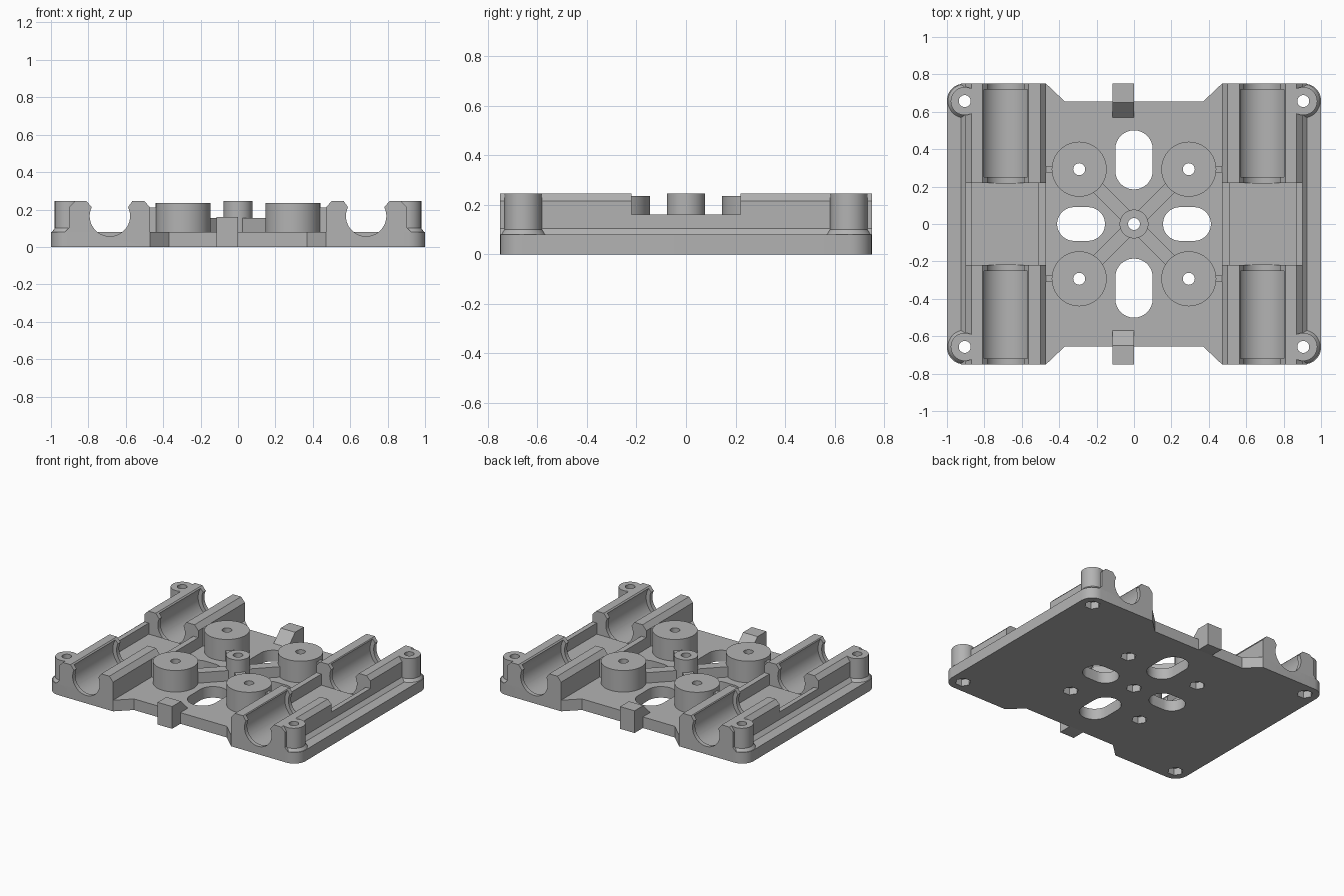
import bpy, bmesh, math
from mathutils import Matrix

if "Cube" in bpy.data.objects:
    bpy.data.objects.remove(bpy.data.objects["Cube"])

grey = bpy.data.materials.new("plain grey")
grey.use_nodes = True
tone = (0.45, 0.45, 0.45, 1)
grey.diffuse_color = tone
grey.node_tree.nodes["Principled BSDF"].inputs["Base Color"].default_value = tone

TOP, END = 0.08, 0.75
WALL, AXIS_X, AXIS_Z = 0.245, 0.685, 0.165
SIGNS = [(sx, sy) for sx in (1, -1) for sy in (1, -1)]
parts = []


def finish(name, bm, cutter=False):
    bmesh.ops.recalc_face_normals(bm, faces=bm.faces)
    mesh = bpy.data.meshes.new(name)
    bm.to_mesh(mesh)
    bm.free()
    mesh.materials.append(grey)
    ob = bpy.data.objects.new(name, mesh)
    bpy.context.collection.objects.link(ob)
    ob.hide_render = cutter
    if not cutter:
        parts.append(ob)
    return ob


def prism(bm, pts, lo, hi, axis="z"):
    """Extrude a 2D outline between lo and hi along an axis."""
    place = {"z": lambda a, b, t: (a, b, t), "y": lambda a, b, t: (a, t, b),
             "x": lambda a, b, t: (t, a, b)}[axis]
    n = len(pts)
    low = [bm.verts.new(place(a, b, lo)) for a, b in pts]
    high = [bm.verts.new(place(a, b, hi)) for a, b in pts]
    bm.faces.new(low)
    bm.faces.new(high)
    for i in range(n):
        j = (i + 1) % n
        bm.faces.new((low[i], low[j], high[j], high[i]))


def box(bm, x0, x1, y0, y1, z0, z1):
    prism(bm, [(x0, y0), (x1, y0), (x1, y1), (x0, y1)], z0, z1)


def circle(cx, cy, r, n=48):
    return [(cx + r * math.cos(math.tau * i / n), cy + r * math.sin(math.tau * i / n))
            for i in range(n)]


def stadium(cx, cy, hx, hy):
    r = min(hx, hy)
    return [(cx + a + math.copysign(hx - r, a), cy + b + math.copysign(hy - r, b))
            for a, b in [(r * math.cos(math.tau * (i + .5) / 40),
                          r * math.sin(math.tau * (i + .5) / 40)) for i in range(40)]]


# Base plate with rounded corners and notched ends
quarter = [(0.37, 0.655), (0.47, END)][::-1]
arc = [(0.91 + 0.09 * math.cos(i * math.pi / 16), 0.66 + 0.09 * math.sin(i * math.pi / 16))
       for i in range(9)]
quarter = arc + quarter
half = quarter + [(-x, y) for x, y in reversed(quarter)]
bm = bmesh.new()
prism(bm, half + [(-x, -y) for x, y in half], 0, TOP)
finish("base_plate", bm)

# Bearing holders with chamfered walls, and the lower walls between them
profile = [(0.47, TOP), (0.47, 0.21), (0.5, WALL), (0.565, WALL), (0.59, 0.21),
           (0.78, 0.21), (0.81, WALL), (0.87, WALL), (0.9, 0.215), (0.9, 0.105), (0.925, TOP)]
for sx, side in ((1, "left"), (-1, "right")):
    for sy, place in ((-1, "front"), (1, "back")):
        bm = bmesh.new()
        prism(bm, [(sx * x, z) for x, z in profile], sy * 0.22, sy * END, "y")
        finish(f"{side}_{place}_bearing_holder", bm)
    bm = bmesh.new()
    for wall in ([(0.47, TOP), (0.47, 0.16), (0.51, 0.16), (0.51, TOP)],
                 [(0.865, TOP), (0.865, 0.16), (0.9, 0.16), (0.9, 0.105), (0.925, TOP)]):
        prism(bm, [(sx * x, z) for x, z in wall], -0.22, 0.22, "y")
    finish(f"{side}_middle_walls", bm)

# Corner screw posts with a flared foot
corners = [(sx * 0.905, sy * 0.657) for sx, sy in SIGNS]
for x, y in corners:
    bm = bmesh.new()
    prism(bm, circle(x, y, 0.075), TOP, WALL)
    finish("corner_post", bm)
    bm = bmesh.new()
    bmesh.ops.create_cone(bm, cap_ends=True, segments=48, radius1=0.09, radius2=0.075,
                          depth=0.02, matrix=Matrix.Translation((x, y, TOP + 0.01)))
    finish("corner_post_foot", bm)

# Round mounting bosses, centre post and short ties to the walls
bosses = [(sx * 0.293, sy * 0.293) for sx, sy in SIGNS]
for x, y in bosses:
    bm = bmesh.new()
    prism(bm, circle(x, y, 0.147, 64), TOP, 0.235)
    finish("mounting_boss", bm)
    bm = bmesh.new()
    s = math.copysign(1, x)
    box(bm, s * 0.42, s * 0.475, y - 0.018, y + 0.018, TOP, 0.21)
    finish("boss_tie", bm)
bm = bmesh.new()
prism(bm, circle(0, 0, 0.077), TOP, WALL)
finish("centre_post", bm)

# Diagonal cross ribs
for turn in range(4):
    bm = bmesh.new()
    box(bm, 0.05, 0.3, -0.035, 0.035, TOP, 0.155)
    bm.transform(Matrix.Rotation(math.radians(45 + 90 * turn), 4, "Z"))
    finish("cross_rib", bm)

# Wedge blocks on the front and back edges
wedge = [(END, 0), (END, 0.16), (0.65, 0.16), (0.57, TOP), (0.57, 0.02), (0.65, 0)]
for s, name in ((-1, "front_block"), (1, "back_block")):
    bm = bmesh.new()
    prism(bm, [(s * y, z) for y, z in wedge], -0.115, 0, "x")
    finish(name, bm)

# Cutters: screw holes, hex pockets, oval slots and bearing bores
holes = corners + bosses + [(0, 0)]
cutters = []
bm = bmesh.new()
for x, y in holes:
    prism(bm, circle(x, y, 0.032, 32), -0.1, 0.4)
cutters.append(finish("screw_holes", bm, True))
bm = bmesh.new()
for x, y in holes:
    prism(bm, circle(x, y, 0.052, 6), -0.1, 0.05)
cutters.append(finish("hex_pockets", bm, True))
bm = bmesh.new()
for s in (-1, 1):
    prism(bm, stadium(0, s * 0.343, 0.1, 0.158), -0.1, 0.12)
    prism(bm, stadium(s * 0.283, 0, 0.128, 0.09), -0.1, 0.12)
cutters.append(finish("oval_slots", bm, True))
for name, r, a, b in (("lip_bores", 0.108, 0.22, 0.8), ("bearing_bores", 0.137, 0.25, 0.72)):
    bm = bmesh.new()
    for sx, sy in SIGNS:
        prism(bm, circle(sx * AXIS_X, AXIS_Z, r, 64), sy * a, sy * b, "y")
    cutters.append(finish(name, bm, True))

# Cut every part, then shade curved walls smoothly
for ob in parts:
    bpy.ops.object.select_all(action="DESELECT")
    ob.select_set(True)
    bpy.context.view_layer.objects.active = ob
    for cutter in cutters:
        if cutter.name == "oval_slots" and ob.name != "base_plate":
            continue
        mod = ob.modifiers.new(cutter.name, "BOOLEAN")
        mod.operation, mod.solver, mod.object = "DIFFERENCE", "EXACT", cutter
        bpy.ops.object.modifier_apply(modifier=mod.name)
    bpy.ops.object.shade_smooth_by_angle(angle=math.radians(30))
for cutter in cutters:
    bpy.data.objects.remove(cutter)
